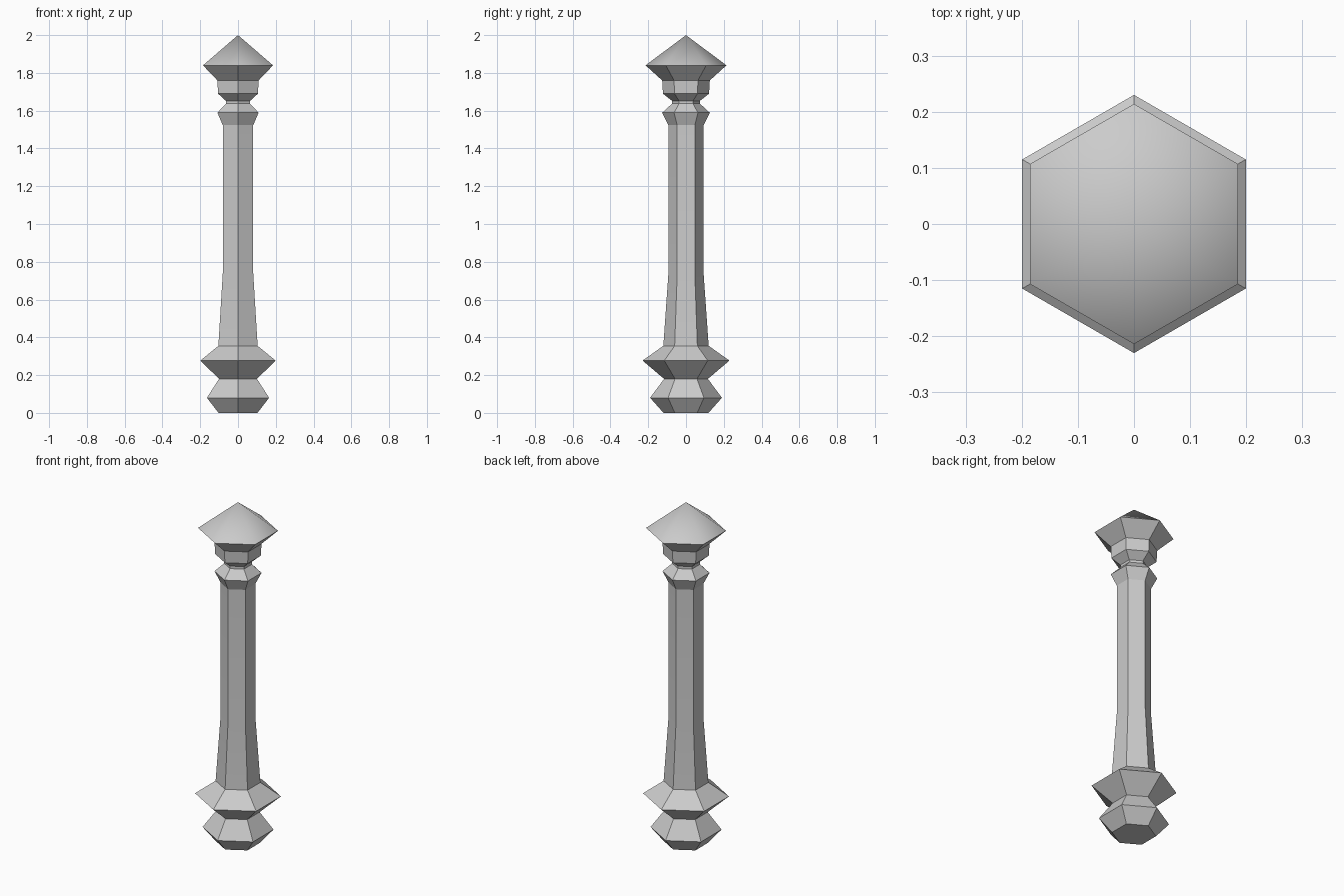
import bpy, bmesh
from math import sin, cos, pi, radians

if "Cube" in bpy.data.objects:
    bpy.data.objects.remove(bpy.data.objects["Cube"])

SIDES = 6


def turned(name, profile, cap_bottom=False, smooth=False):
    """Sweep a (radius, height) profile into a hexagonal part, corners on +-y."""
    bm = bmesh.new()
    rings = []
    for r, z in profile:
        if r == 0:
            rings.append([bm.verts.new((0, 0, z))] * SIDES)
        else:
            rings.append([bm.verts.new((r * sin(2 * pi * i / SIDES),
                                        -r * cos(2 * pi * i / SIDES), z))
                          for i in range(SIDES)])
    for low, high in zip(rings, rings[1:]):
        for i in range(SIDES):
            j = (i + 1) % SIDES
            corners = [low[i], low[j], high[j], high[i]]
            bm.faces.new(list(dict.fromkeys(corners)))
    if cap_bottom:
        bm.faces.new(rings[0][::-1])
    mesh = bpy.data.meshes.new(name)
    bm.to_mesh(mesh)
    bm.free()
    obj = bpy.data.objects.new(name, mesh)
    bpy.context.collection.objects.link(obj)
    if smooth:
        bpy.ops.object.select_all(action='DESELECT')
        obj.select_set(True)
        bpy.context.view_layer.objects.active = obj
        bpy.ops.object.shade_smooth_by_angle(angle=radians(45))
    return obj


# Foot with two flared rings
turned("base", [(0.119, 0), (0.19, 0.08), (0.116, 0.18), (0.23, 0.277),
                (0.12, 0.355)], cap_bottom=True)

# Tapered lower section running into a straight column
turned("shaft", [(0.12, 0.355), (0.093, 0.74), (0.093, 1.523)], smooth=True)

# Collar with a narrow neck, flaring out under the cap
turned("collar", [(0.093, 1.523), (0.126, 1.589), (0.074, 1.637),
                  (0.074, 1.652), (0.122, 1.69), (0.126, 1.76),
                  (0.214, 1.84)])

# Softly shaded pointed cap
turned("cap", [(0.214, 1.84), (0, 2.0)], smooth=True)
